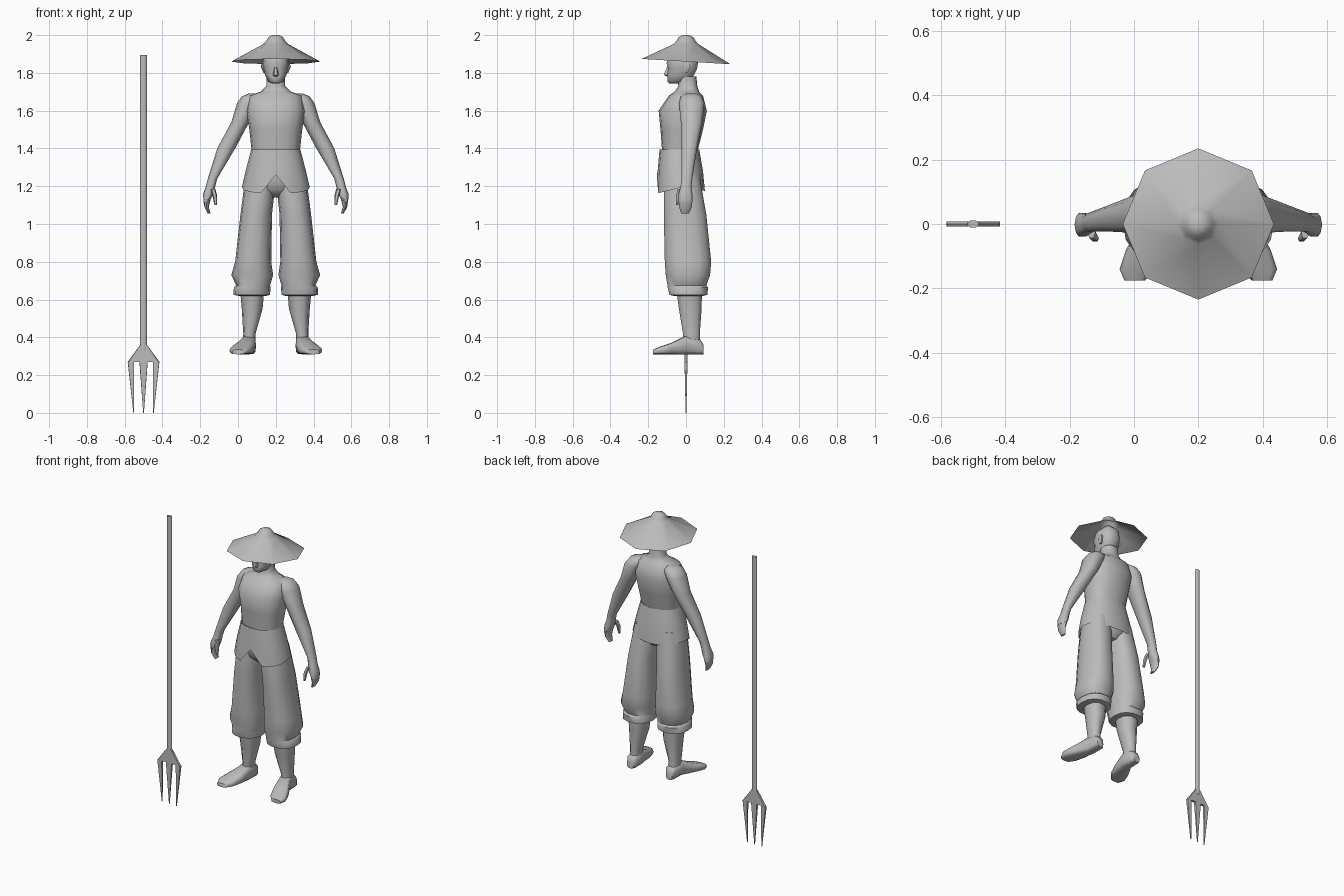
import bpy, bmesh, math

default_cube = bpy.data.objects.get("Cube")
if default_cube:
    bpy.data.objects.remove(default_cube)

FIGURE_X = 0.2   # the figure stands beside the fork
FORK_X = -0.5
GROUND = 0.31    # the soles of the feet, above the fork tips

grey = bpy.data.materials.new("plain grey")
grey.use_nodes = True
grey.diffuse_color = (0.5, 0.5, 0.5, 1)
shader = next(node for node in grey.node_tree.nodes if node.type == 'BSDF_PRINCIPLED')
shader.inputs["Base Color"].default_value = grey.diffuse_color


def finish(name, bm, sharp_angle):
    bmesh.ops.recalc_face_normals(bm, faces=bm.faces[:])
    mesh = bpy.data.meshes.new(name)
    bm.to_mesh(mesh)
    bm.free()
    mesh.materials.append(grey)
    part = bpy.data.objects.new(name, mesh)
    bpy.context.collection.objects.link(part)
    bpy.ops.object.select_all(action='DESELECT')
    part.select_set(True)
    bpy.context.view_layer.objects.active = part
    bpy.ops.object.shade_smooth_by_angle(angle=math.radians(sharp_angle))
    return part


# Cross-sections: level ones are stacked upwards, upright ones run front to back
def limb(z, inner, outer, front, back):
    return lambda across, along: (inner + (outer - inner) * across,
                                  front + (back - front) * along, z)


def body(z, half, front, back):
    return limb(z, -half, half, front, back)


def disc(z, radius):
    return body(z, radius, -radius, radius)


def upright(y, inner, outer, top, bottom=GROUND):
    return lambda across, along: (inner + (outer - inner) * across, y,
                                  bottom + (top - bottom) * along)


def soften(value, power):
    return math.copysign(abs(value) ** power, value)


def loft(name, sections, sides=12, side=1, origin=FIGURE_X, power=0.85,
         open_start=False, open_end=False, sharp_angle=50):
    """Skin a row of rounded cross-sections; side mirrors the part."""
    bm = bmesh.new()
    loops = []
    for section in sections:
        loop = []
        for step in range(sides):
            turn = math.tau * step / sides
            x, y, z = section((1 + soften(math.cos(turn), power)) / 2,
                              (1 + soften(math.sin(turn), power)) / 2)
            loop.append(bm.verts.new((origin + side * x, y, z)))
        loops.append(loop)
    for lower, upper in zip(loops, loops[1:]):
        for step in range(sides):
            bm.faces.new((lower[step - 1], lower[step], upper[step], upper[step - 1]))
    if not open_start:
        bm.faces.new(loops[0])
    if not open_end:
        bm.faces.new(loops[-1])
    return finish(name, bm, sharp_angle)


# Neck, chest and waist
loft("torso", [
    body(z=1.78, half=.05, front=-.05, back=.055),
    body(z=1.73, half=.05, front=-.04, back=.06),
    body(z=1.7, half=.08, front=-.06, back=.07),
    body(z=1.68, half=.14, front=-.09, back=.09),
    body(z=1.6, half=.155, front=-.145, back=.11),
    body(z=1.5, half=.14, front=-.135, back=.09),
    body(z=1.36, half=.125, front=-.125, back=.055),
], sides=16)

# Short tunic skirt, its hem hanging lower in front and behind, notched in front
skirt = loft("tunic_skirt", [
    body(z=1.385, half=.12, front=-.12, back=.05),
    body(z=1.395, half=.13, front=-.14, back=.07),
    body(z=1.28, half=.16, front=-.15, back=.09),
    body(z=1.2, half=.18, front=-.155, back=.1),
], sides=16, open_end=True)
for vertex in skirt.data.vertices:
    if vertex.co.z < 1.21:
        in_front_middle = vertex.co.y < 0 and abs(vertex.co.x - FIGURE_X) < 0.01
        vertex.co.z += 0.06 if in_front_middle else -abs(vertex.co.y) / 4

loft("trouser_seat", [
    body(z=1.34, half=.12, front=-.11, back=.06),
    body(z=1.24, half=.15, front=-.12, back=.08),
    body(z=1.18, half=.14, front=-.11, back=.08),
    body(z=1.14, half=.05, front=-.06, back=.05),
])

# Head with a narrow chin, and a small nose
loft("head", [
    body(z=1.745, half=.02, front=-.09, back=-.03),
    body(z=1.755, half=.04, front=-.1, back=.02),
    body(z=1.79, half=.057, front=-.1, back=.045),
    body(z=1.82, half=.065, front=-.095, back=.06),
    body(z=1.85, half=.07, front=-.105, back=.065),
    body(z=1.9, half=.06, front=-.09, back=.06),
    body(z=1.935, half=.025, front=-.04, back=.02),
], sides=14)
loft("nose", [
    body(z=1.78, half=.01, front=-.1, back=-.08),
    body(z=1.79, half=.016, front=-.12, back=-.08),
    body(z=1.835, half=.006, front=-.1, back=-.08),
], sides=6)

# Eight-sided straw hat with a knob, its brim tipped slightly back
hat = loft("straw_hat", [
    disc(z=1.86, radius=.235),
    disc(z=1.953, radius=.065),
    disc(z=1.97, radius=.05),
    disc(z=1.99, radius=.038),
    disc(z=2, radius=.018),
], sides=8, power=1, open_start=True, sharp_angle=35)
for vertex in hat.data.vertices:
    if vertex.co.z < 1.9:
        vertex.co.z -= 0.06 * vertex.co.y

for label, side in (("left", 1), ("right", -1)):
    loft(label + "_ear", [
        limb(z=1.8, inner=.055, outer=.066, front=-.01, back=.01),
        limb(z=1.835, inner=.06, outer=.08, front=-.015, back=.025),
        limb(z=1.855, inner=.06, outer=.07, front=-.005, back=.015),
    ], sides=6, side=side)

    # Arm from the shoulder down to the palm
    loft(label + "_arm", [
        limb(z=1.69, inner=.09, outer=.145, front=0, back=.06),
        limb(z=1.675, inner=.07, outer=.18, front=-.03, back=.085),
        limb(z=1.64, inner=.09, outer=.205, front=-.04, back=.1),
        limb(z=1.54, inner=.14, outer=.235, front=-.03, back=.09),
        limb(z=1.4, inner=.215, outer=.31, front=-.025, back=.06),
        limb(z=1.24, inner=.31, outer=.36, front=-.025, back=.035),
        limb(z=1.2, inner=.32, outer=.37, front=-.03, back=.03),
        limb(z=1.16, inner=.33, outer=.385, front=-.04, back=.035),
        limb(z=1.12, inner=.35, outer=.383, front=-.04, back=.035),
    ], sides=10, side=side)
    loft(label + "_fingers", [
        limb(z=1.13, inner=.345, outer=.384, front=-.04, back=.035),
        limb(z=1.09, inner=.355, outer=.378, front=-.036, back=.03),
        limb(z=1.055, inner=.345, outer=.36, front=-.025, back=.015),
    ], sides=8, side=side)
    loft(label + "_thumb", [
        limb(z=1.185, inner=.32, outer=.345, front=-.045, back=-.01),
        limb(z=1.15, inner=.31, outer=.335, front=-.055, back=-.03),
        limb(z=1.1, inner=.31, outer=.325, front=-.055, back=-.04),
    ], sides=6, side=side)

    # Baggy trouser leg, gathered above a rolled cuff
    loft(label + "_trouser_leg", [
        limb(z=1.26, inner=.005, outer=.155, front=-.11, back=.075),
        limb(z=1.18, inner=.006, outer=.17, front=-.12, back=.087),
        limb(z=1.05, inner=.02, outer=.187, front=-.12, back=.11),
        limb(z=.8, inner=.024, outer=.215, front=-.115, back=.136),
        limb(z=.73, inner=.014, outer=.235, front=-.11, back=.13),
        limb(z=.675, inner=.03, outer=.21, front=-.1, back=.11),
        limb(z=.665, inner=.028, outer=.222, front=-.1, back=.12),
        limb(z=.625, inner=.03, outer=.224, front=-.09, back=.115),
        limb(z=.62, inner=.05, outer=.2, front=-.07, back=.095),
    ], sides=14, side=side)

    # Bare shin and foot, the toes turned out
    loft(label + "_shin", [
        limb(z=.66, inner=.06, outer=.19, front=-.055, back=.088),
        limb(z=.55, inner=.07, outer=.18, front=-.04, back=.085),
        limb(z=.42, inner=.107, outer=.172, front=-.018, back=.075),
        limb(z=.35, inner=.107, outer=.175, front=-.02, back=.08),
    ], sides=10, side=side)
    loft(label + "_foot", [
        upright(y=.093, inner=.12, outer=.165, top=.36),
        upright(y=.075, inner=.105, outer=.175, top=.39),
        upright(y=0, inner=.105, outer=.18, top=.41),
        upright(y=-.08, inner=.115, outer=.225, top=.37),
        upright(y=-.14, inner=.135, outer=.245, top=.35),
        upright(y=-.175, inner=.165, outer=.23, top=.335),
    ], side=side, power=.6)

# Six-sided fork shaft
loft("fork_shaft", [
    body(z=.33, half=.018, front=-.012, back=.012),
    body(z=1.895, half=.018, front=-.012, back=.012),
], sides=6, power=1, origin=FORK_X)

# Flat fork head: a flared plate carrying three tines that taper to points
SHOULDER, PLATE, TIP = 0.27, 0.008, 0.002


def wedge(name, top_z, top_left, top_right, top_thick, low_z, low_left, low_right, low_thick):
    loft(name, [
        limb(z=low_z, inner=low_left, outer=low_right, front=-low_thick, back=low_thick),
        limb(z=top_z, inner=top_left, outer=top_right, front=-top_thick, back=top_thick),
    ], sides=8, power=.2, origin=FORK_X, sharp_angle=30)


wedge("fork_plate", .36, -.018, .018, PLATE, SHOULDER, -.084, .084, PLATE)
for label, left, right, point in (("right", -.084, -.05, -.052),
                                  ("middle", -.022, .022, 0),
                                  ("left", .05, .084, .052)):
    wedge(label + "_tine", SHOULDER, left, right, PLATE,
          0, point - TIP, point + TIP, TIP)
